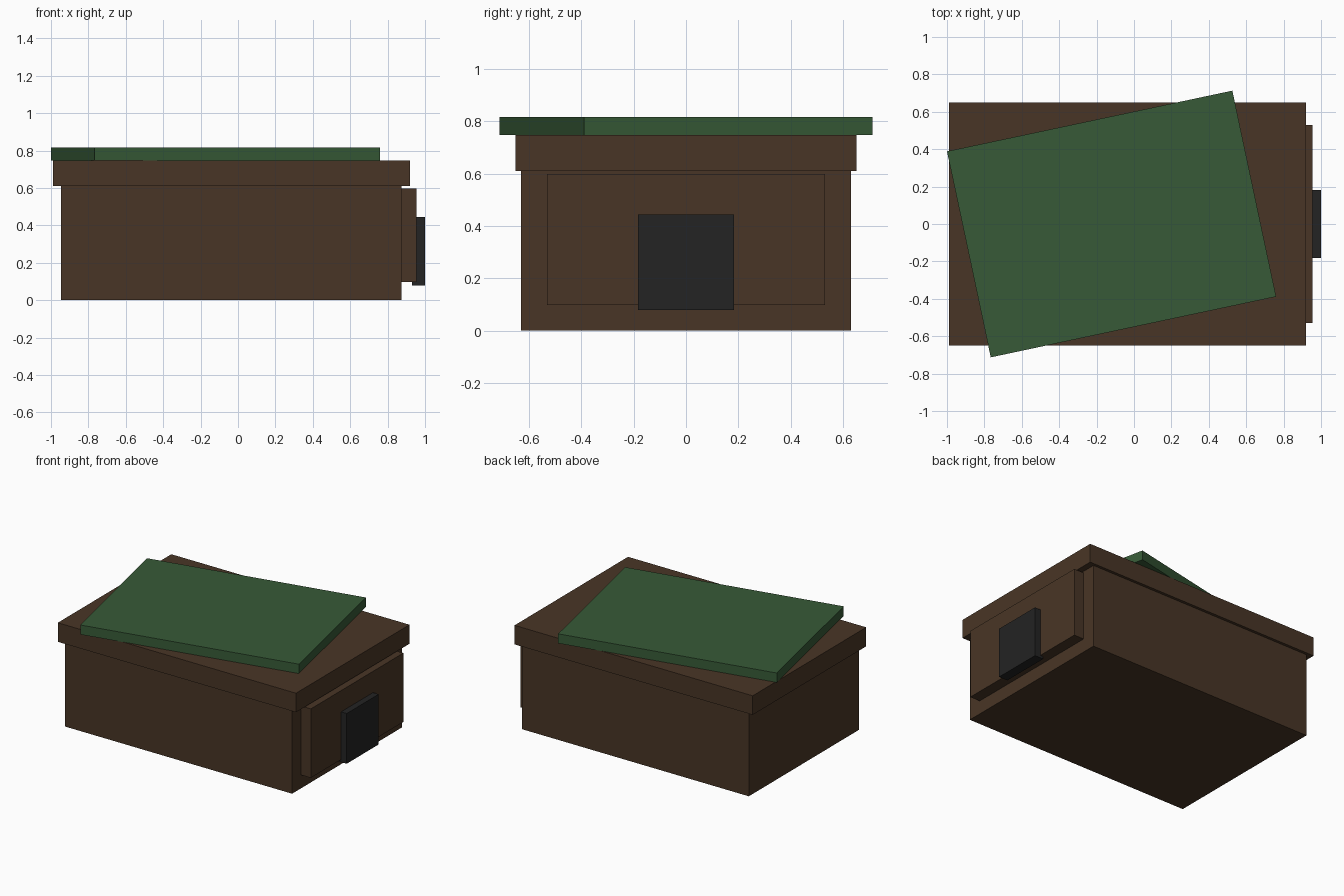
import bpy
import math

cube = bpy.data.objects.get("Cube")
if cube:
    bpy.data.objects.remove(cube, do_unlink=True)


def material(name, colour):
    mat = bpy.data.materials.new(name)
    mat.use_nodes = True
    rgba = (*colour, 1)
    mat.diffuse_color = rgba
    mat.node_tree.nodes["Principled BSDF"].inputs["Base Color"].default_value = rgba
    return mat


def box(name, mat, x, y, z, turn=0):
    """Box spanning the x, y and z ranges, turned about its own upright axis."""
    spans = (x, y, z)
    bpy.ops.mesh.primitive_cube_add(size=1, location=[(a + b) / 2 for a, b in spans])
    obj = bpy.context.object
    obj.name = name
    obj.scale = [b - a for a, b in spans]
    bpy.ops.object.transform_apply(location=False, rotation=False, scale=True)
    obj.rotation_euler.z = math.radians(turn)
    obj.data.materials.append(mat)
    return obj


brown = material("dark brown wood", (0.066, 0.036, 0.019))
green = material("dark green cloth", (0.038, 0.102, 0.038))
black = material("black metal", (0.017, 0.017, 0.017))

# Chest body and overhanging lid
box("chest_body", brown, (-0.945, 0.875), (-0.63, 0.63), (0, 0.612))
box("chest_lid", brown, (-0.99, 0.92), (-0.65, 0.65), (0.61, 0.748))

# Raised end panel with its latch
box("end_panel", brown, (0.87, 0.955), (-0.53, 0.53), (0.098, 0.598))
box("latch", black, (0.93, 1.0), (-0.183, 0.183), (0.08, 0.444))

# Slab lying askew on the lid
box("top_slab", green, (-0.9, 0.66), (-0.563, 0.563), (0.747, 0.816), turn=12)
